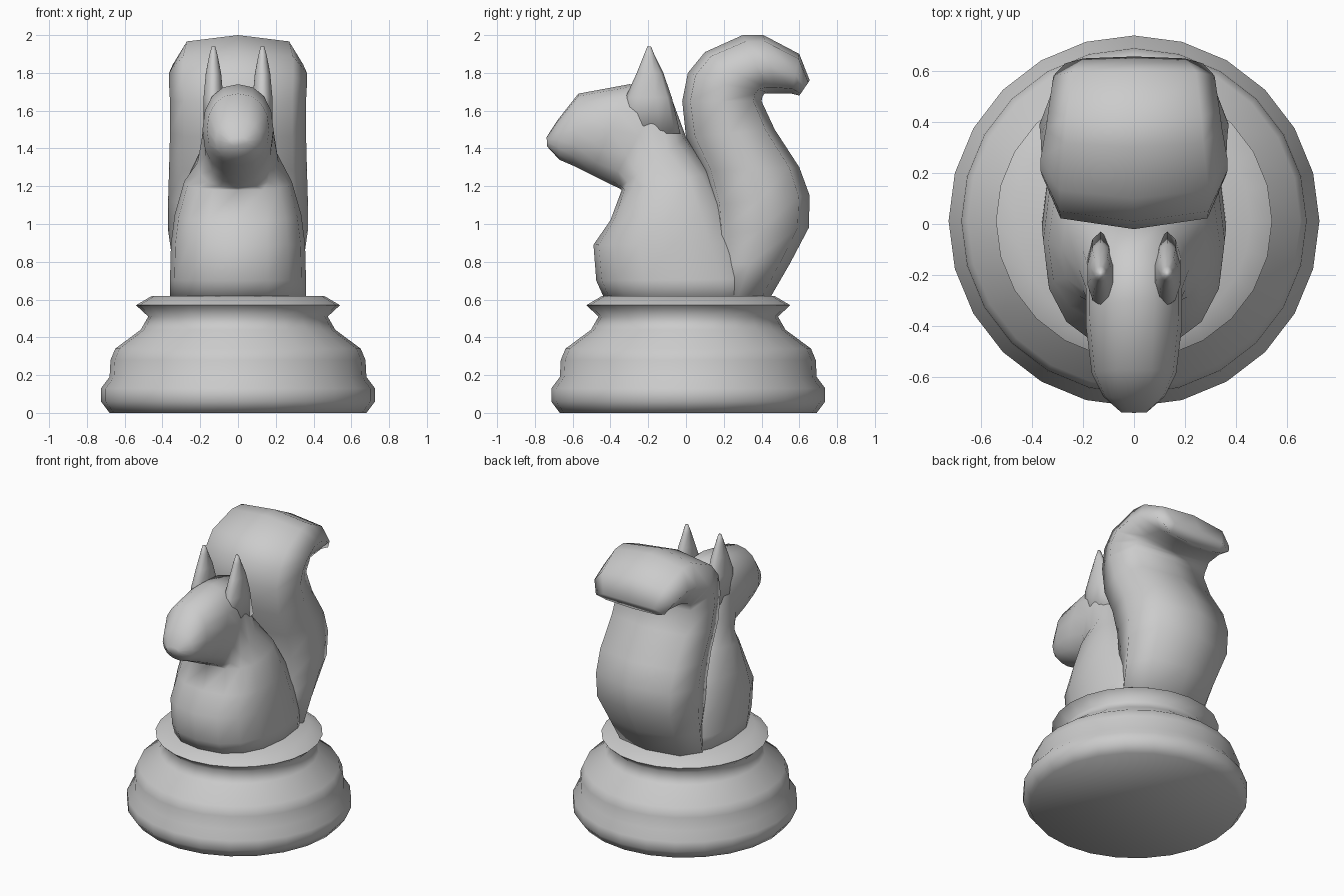
import bpy, bmesh
from math import sin, cos, pi, radians


def finish(name, bm, angle):
    bmesh.ops.recalc_face_normals(bm, faces=bm.faces)
    me = bpy.data.meshes.new(name)
    bm.to_mesh(me)
    bm.free()
    ob = bpy.data.objects.new(name, me)
    bpy.context.collection.objects.link(ob)
    bpy.ops.object.select_all(action='DESELECT')
    ob.select_set(True)
    bpy.context.view_layer.objects.active = ob
    bpy.ops.object.shade_smooth_by_angle(angle=radians(angle))
    return ob


def skin(bm, rings):
    for a, b in zip(rings, rings[1:]):
        n = len(a)
        for i in range(n):
            j = (i + 1) % n
            bm.faces.new((a[i], a[j], b[j], b[i]))
    bm.faces.new(rings[0])
    bm.faces.new(rings[-1])


def power(v, e):
    return (1 if v >= 0 else -1) * abs(v) ** e


# Loft: each row is front point (y, z), back point (y, z), half width, roundness
def loft(name, rows, n=16, x=0.0, angle=100):
    bm = bmesh.new()
    rings = []
    for ya, za, yb, zb, w, e in rows:
        ring = []
        for i in range(n):
            t = 2 * pi * i / n
            u = (1 - power(cos(t), e)) / 2
            ring.append(bm.verts.new((x + w * power(sin(t), e),
                                      ya + (yb - ya) * u, za + (zb - za) * u)))
        rings.append(ring)
    skin(bm, rings)
    return finish(name, bm, angle)


# Turned pedestal
profile = [(.68, 0), (.725, .06), (.725, .13), (.68, .19), (.675, .28), (.65, .34),
           (.515, .44), (.475, .51), (.54, .57), (.455, .62)]
bm = bmesh.new()
skin(bm, [[bm.verts.new((r * cos(2 * pi * i / 24), .012 + r * sin(2 * pi * i / 24), z))
           for i in range(24)] for r, z in profile])
finish("pedestal", bm, 85)

# Seated body running up through the neck into the head and snout
loft("body_and_head", [
    (-.43, .60, .44, .60, .36, .85),
    (-.475, .70, .44, .71, .36, .85),
    (-.49, .89, .36, .90, .355, .85),
    (-.40, 1.02, .25, 1.08, .335, .8),
    (-.34, 1.18, .14, 1.27, .285, .8),
    (-.355, 1.19, .00, 1.46, .215, .85),
    (-.40, 1.21, -.10, 1.73, .188, .9),
    (-.50, 1.26, -.30, 1.74, .188, .9),
    (-.60, 1.31, -.57, 1.69, .165, .9),
    (-.67, 1.34, -.68, 1.55, .12, .9),
    (-.735, 1.41, -.738, 1.46, .05, 1)])

# Broad bushy tail curling backwards at the tip
loft("tail", [
    (.10, .60, .44, .60, .32, .9),
    (.12, .79, .55, .79, .345, .85),
    (.13, .95, .65, .98, .37, .75),
    (.12, 1.10, .655, 1.15, .37, .7),
    (.08, 1.28, .60, 1.30, .365, .65),
    (.00, 1.46, .47, 1.50, .36, .65),
    (-.02, 1.65, .40, 1.65, .36, .65),
    (.01, 1.80, .405, 1.675, .365, .65),
    (.10, 1.91, .415, 1.69, .365, .65),
    (.30, 2.00, .44, 1.69, .345, .7),
    (.41, 2.00, .48, 1.69, .335, .7),
    (.60, 1.90, .56, 1.69, .315, .75),
    (.655, 1.76, .60, 1.68, .27, .9)], n=8)

# Pointed ears whose roots sink into the sides of the head
for side, x in (("left", -.13), ("right", .13)):
    loft("ear_" + side, [
        (-.33, 1.48, -.03, 1.48, .055, 1),
        (-.32, 1.67, -.075, 1.67, .055, 1),
        (-.265, 1.79, -.12, 1.80, .043, 1),
        (-.225, 1.89, -.165, 1.89, .024, 1),
        (-.205, 1.94, -.185, 1.94, .01, 1)], n=10, x=x)
